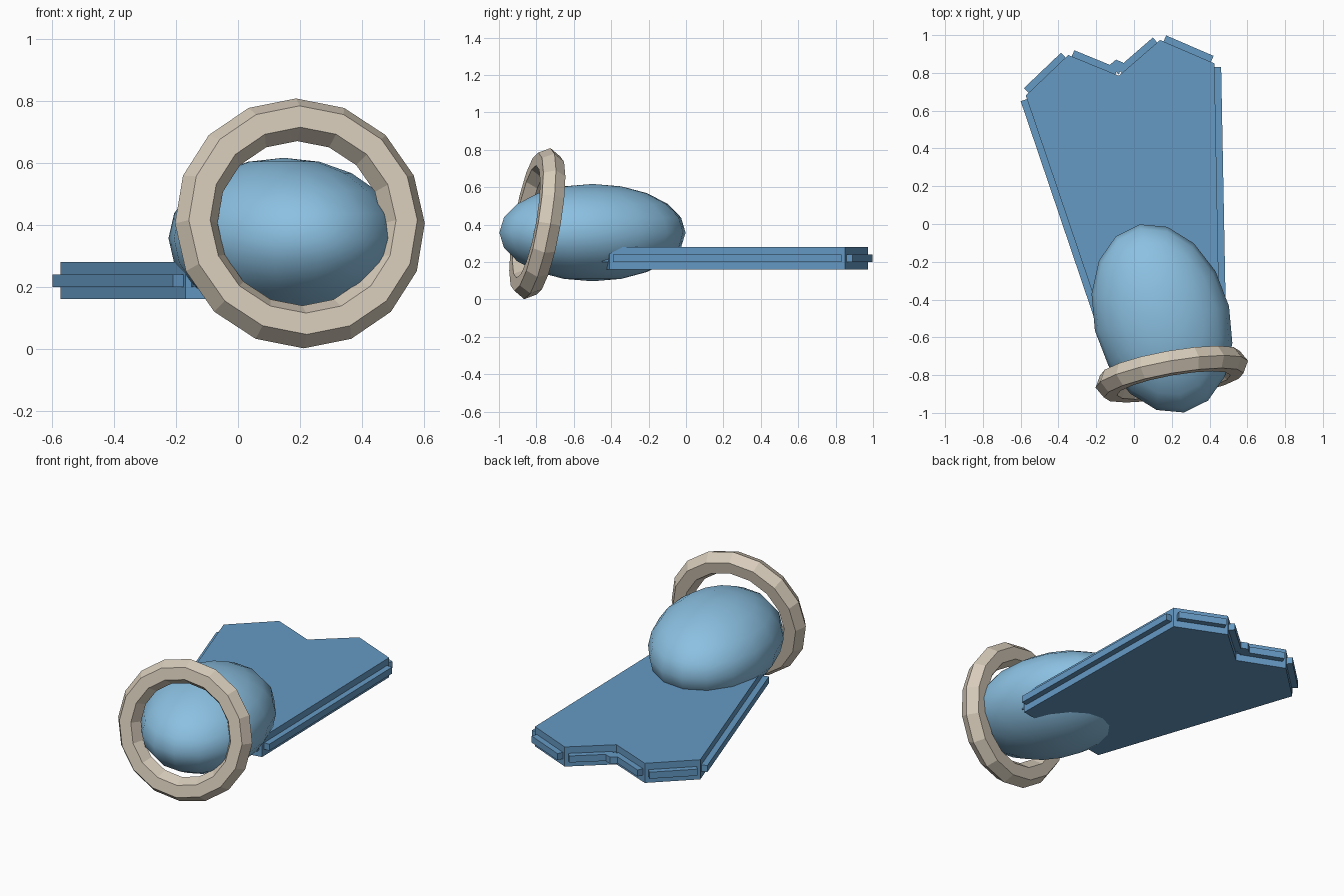
import bpy, bmesh
from math import radians
from mathutils import Vector, Matrix

cube = bpy.data.objects.get("Cube")
if cube:
    bpy.data.objects.remove(cube, do_unlink=True)


def material(name, rgb):
    mat = bpy.data.materials.new(name)
    mat.use_nodes = True
    mat.diffuse_color = (*rgb, 1)
    mat.node_tree.nodes["Principled BSDF"].inputs["Base Color"].default_value = (*rgb, 1)
    return mat


sky = material("sky blue", (0.26, 0.53, 0.76))
steel = material("steel blue", (0.13, 0.32, 0.55))
beige = material("beige", (0.68, 0.60, 0.49))


def finish(bm, name, mat):
    bmesh.ops.recalc_face_normals(bm, faces=bm.faces)
    mesh = bpy.data.meshes.new(name)
    bm.to_mesh(mesh)
    bm.free()
    mesh.materials.append(mat)
    obj = bpy.data.objects.new(name, mesh)
    bpy.context.collection.objects.link(obj)
    return obj


def prism(bm, outline, low, high):
    """Extrude a plan outline between two heights."""
    face = bm.faces.new([bm.verts.new((p[0], p[1], low)) for p in outline])
    top = bmesh.ops.extrude_face_region(bm, geom=[face])["geom"]
    verts = [v for v in top if isinstance(v, bmesh.types.BMVert)]
    bmesh.ops.translate(bm, verts=verts, vec=(0, 0, high - low))


# Body: smooth ellipsoid
bm = bmesh.new()
bmesh.ops.create_uvsphere(bm, u_segments=16, v_segments=10, radius=1,
                          matrix=Matrix.Rotation(radians(-4), 4, 'Z'))
bmesh.ops.scale(bm, verts=bm.verts, vec=(0.36, 0.512, 0.26))
bmesh.ops.rotate(bm, verts=bm.verts, matrix=Matrix.Rotation(radians(16), 3, 'Z'))
bmesh.ops.translate(bm, verts=bm.verts, vec=(0.148, -0.5, 0.357))
for f in bm.faces:
    f.smooth = True
finish(bm, "body", sky)

# Collar: faceted ring leaning back around the front of the body
bpy.ops.mesh.primitive_torus_add(
    major_segments=16, minor_segments=6, major_radius=0.34, minor_radius=0.07,
    location=(0.2, -0.795, 0.405), rotation=(radians(80), 0, radians(10)))
collar = bpy.context.object
collar.name = "collar"
collar.data.materials.append(beige)
bpy.ops.object.shade_flat()

# Tail: thick plate with a notched back edge, counter-clockwise in plan
outline = [Vector(p) for p in ((-0.17, -0.51), (0.45, -0.41), (0.426, 0.85),
                               (0.138, 0.974), (-0.08, 0.785),
                               (-0.348, 0.895), (-0.573, 0.68))]
bm = bmesh.new()
prism(bm, outline, 0.16, 0.28)
finish(bm, "tail_plate", steel)

# Raised rail along each edge of the tail, set in from the corners
bm = bmesh.new()
for a, b in zip(outline, outline[1:] + outline[:1]):
    along = (b - a).normalized()
    out = Vector((along.y, -along.x)) * 0.035
    a, b = a + along * 0.02, b - along * 0.02
    prism(bm, [a - out * 0.3, b - out * 0.3, b + out, a + out], 0.2, 0.24)
# Small block in the notch where two rails meet
prism(bm, [(-0.08, 0.79), (-0.058, 0.855), (-0.095, 0.87), (-0.127, 0.844)], 0.2, 0.24)
finish(bm, "tail_rails", steel)
